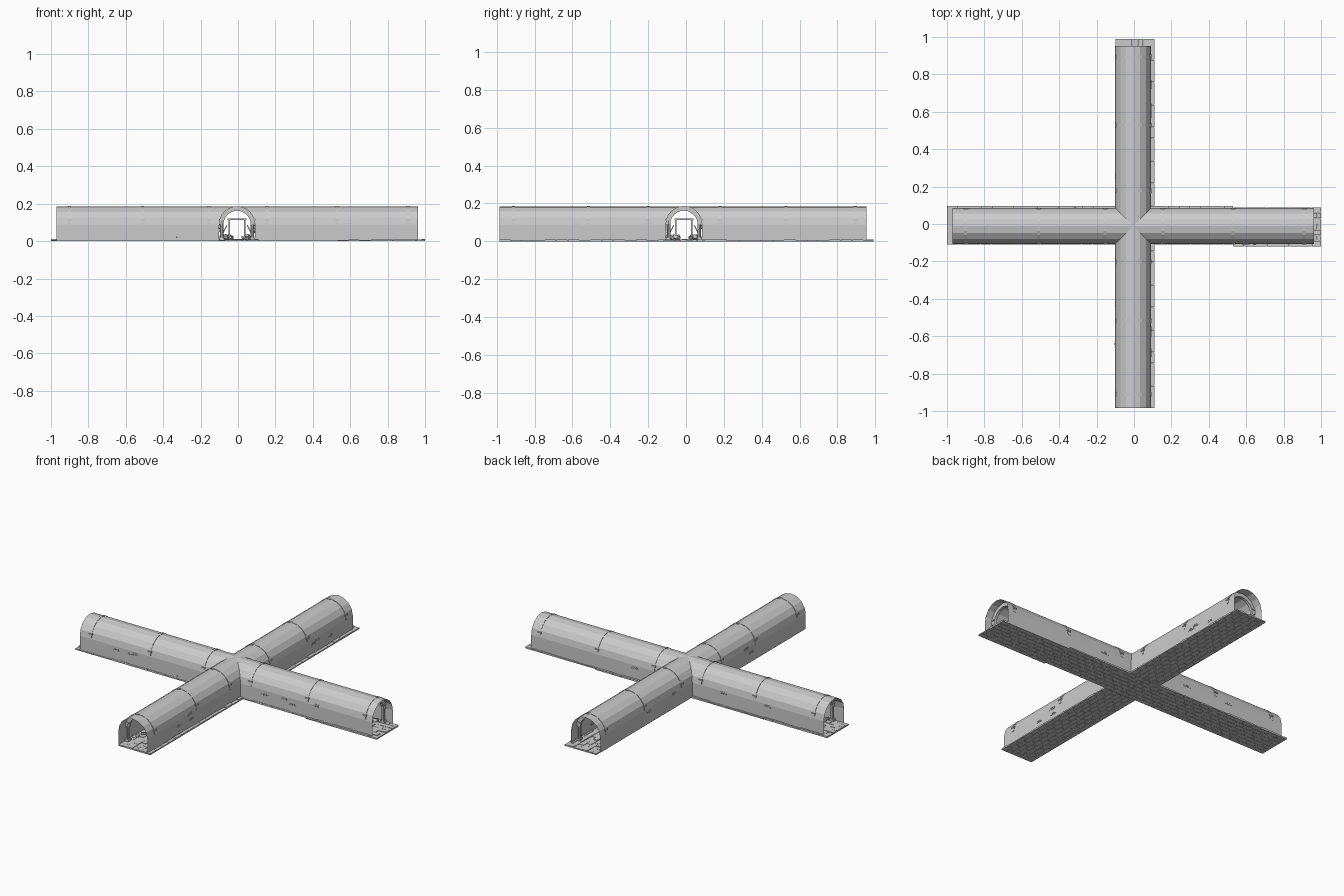
import bpy, bmesh, math, random
from mathutils import Matrix, Vector

if "Cube" in bpy.data.objects:
    bpy.data.objects.remove(bpy.data.objects["Cube"])

random.seed(7)
CX, CY = -0.005, -0.011      # tunnel crossing point
R, SPRING = 0.096, 0.089     # vault radius and spring height


def finish(name, bm):
    me = bpy.data.meshes.new(name)
    bm.to_mesh(me)
    bm.free()
    ob = bpy.data.objects.new(name, me)
    bpy.context.collection.objects.link(ob)
    return ob


def frame(angle):
    return Matrix.Translation((CX, CY, 0)) @ Matrix.Rotation(angle, 4, 'Z')


def box(bm, m, center, size, rot=(0, 0, 0)):
    r = Matrix.Rotation(rot[2], 4, 'Z') @ Matrix.Rotation(rot[1], 4, 'Y') @ Matrix.Rotation(rot[0], 4, 'X')
    t = m @ Matrix.Translation(center) @ r @ Matrix.Diagonal((*size, 1))
    bmesh.ops.create_cube(bm, size=1, matrix=t)


def cyl(bm, m, center, radius, height, n=8):
    bmesh.ops.create_cone(bm, cap_ends=True, segments=n, radius1=radius, radius2=radius,
                          depth=height, matrix=m @ Matrix.Translation(center))


def arc(radius, n):
    return [(-radius * math.cos(math.pi * i / n), SPRING + radius * math.sin(math.pi * i / n))
            for i in range(n + 1)]


# name, direction, shell length, rib distances from the crossing
ARMS = [("east", 0, 0.968, (0.16, 0.535, 0.915)),
        ("north", math.pi / 2, 0.964, (0.19, 0.54, 0.905)),
        ("west", math.pi, 0.965, (0.15, 0.505, 0.895)),
        ("south", -math.pi / 2, 0.974, (0.19, 0.505, 0.90))]

# Barrel-vaulted shell: four arms mitred on the diagonals
bm = bmesh.new()
profile = [(-R, 0.0)] + arc(R, 8) + [(R, 0.0)]
for name, ang, length, ribs in ARMS:
    m = frame(ang)
    near = [bm.verts.new(m @ Vector((abs(u), u, z))) for u, z in profile]
    far = [bm.verts.new(m @ Vector((length, u, z))) for u, z in profile]
    for i in range(len(profile) - 1):
        bm.faces.new((near[i], far[i], far[i + 1], near[i + 1]))
bmesh.ops.remove_doubles(bm, verts=bm.verts, dist=1e-5)
bmesh.ops.recalc_face_normals(bm, faces=bm.faces)
finish("vaulted_tunnel_shell", bm)


# Arched rib swept as a rectangular band
def rib(bm, m, d, ro=0.0975, ri=0.073, width=0.016, n=12):
    outer, inner = arc(ro, n), arc(ri, n)
    rings = []
    for (uo, zo), (ui, zi) in zip(outer, inner):
        rings.append([bm.verts.new(m @ Vector(p)) for p in (
            (d - width / 2, uo, zo), (d + width / 2, uo, zo),
            (d + width / 2, ui, zi), (d - width / 2, ui, zi))])
    for a, b in zip(rings, rings[1:]):
        for k in range(4):
            j = (k + 1) % 4
            bm.faces.new((a[k], a[j], b[j], b[k]))
    bm.faces.new(rings[0])
    bm.faces.new(rings[-1][::-1])
    bmesh.ops.recalc_face_normals(bm, faces=bm.faces)


for name, ang, length, ribs in ARMS:
    m = frame(ang)
    arches, columns = bmesh.new(), bmesh.new()
    for d in ribs:
        rib(arches, m, d)
        for s in (-1, 1):
            cyl(columns, m, (d, s * 0.081, 0.055), 0.009, 0.11)
            box(columns, m, (d, s * 0.083, 0.01), (0.026, 0.024, 0.02))
            box(columns, m, (d, s * 0.085, 0.115), (0.024, 0.025, 0.008))
    finish("rib_arches_" + name, arches)
    finish("rib_columns_" + name, columns)

    # Small courses of raised bricks showing on both wall faces
    bricks = bmesh.new()
    for k in range(5):
        d0 = random.uniform(0.22, 0.85)
        z0 = random.uniform(0.04, 0.09)
        s = random.choice((-1, 1))
        for j in range(5):
            box(bricks, m, (d0 + 0.016 * (j % 3) + 0.008 * (j // 3), s * 0.0945, z0 + 0.008 * (j // 3)),
                (0.014, 0.006, 0.006))
    finish("wall_bricks_" + name, bricks)

# Floor pavers: staggered bricks of slightly uneven height, one strip per section
STRIPS = [("east_outer", 'x', 0.53, 1.0, -0.12, 0.09),
          ("east_inner", 'x', 0.0, 0.53, -0.11, 0.098),
          ("west", 'x', -1.0, 0.0, -0.11, 0.096),
          ("north", 'y', 0.098, 0.99, -0.10, 0.11),
          ("south", 'y', -0.985, -0.11, -0.10, 0.11)]
for name, axis, a0, a1, c0, c1 in STRIPS:
    bm = bmesh.new()
    rows = 7
    w = (c1 - c0) / rows
    step = 0.06
    for r in range(rows):
        c = c0 + (r + 0.5) * w
        a = a0 - (step / 2 if r % 2 else 0)
        while a < a1 - 1e-4:
            lo, hi = max(a, a0), min(a + step, a1)
            h = random.uniform(0.006, 0.011)
            sx, sy = hi - lo - 0.0015, w - 0.0015
            mid = (lo + hi) / 2
            if axis == 'x':
                box(bm, Matrix(), (mid, c, h / 2), (sx, sy, h))
            else:
                box(bm, Matrix(), (c, mid, h / 2), (sy, sx, h))
            a += step
    finish("floor_pavers_" + name, bm)

# Timber props and rubble inside the passages
for (name, ang, length, ribs), d in zip(ARMS, (0.70, 0.66, 0.36, 0.68)):
    m = frame(ang)
    timber = bmesh.new()
    for s in (-1, 1):
        box(timber, m, (d, s * 0.042, 0.06), (0.009, 0.008, 0.105))
    box(timber, m, (d, 0, 0.116), (0.01, 0.1, 0.008))
    box(timber, m, (d - 0.05, -0.075, 0.045), (0.012, 0.006, 0.09), (math.radians(-28), 0, 0))
    finish("timber_prop_" + name, timber)
    rubble = bmesh.new()
    for k in range(16):
        s = random.choice((-1, 1))
        size = random.uniform(0.01, 0.024)
        box(rubble, m, (random.uniform(0.25, 0.88), s * random.uniform(0.035, 0.078), 0.01 + size / 2),
            (size * 1.5, size, size * 0.8),
            [random.uniform(-0.4, 0.4), random.uniform(-0.4, 0.4), random.uniform(0, 3)])
    finish("rubble_" + name, rubble)
